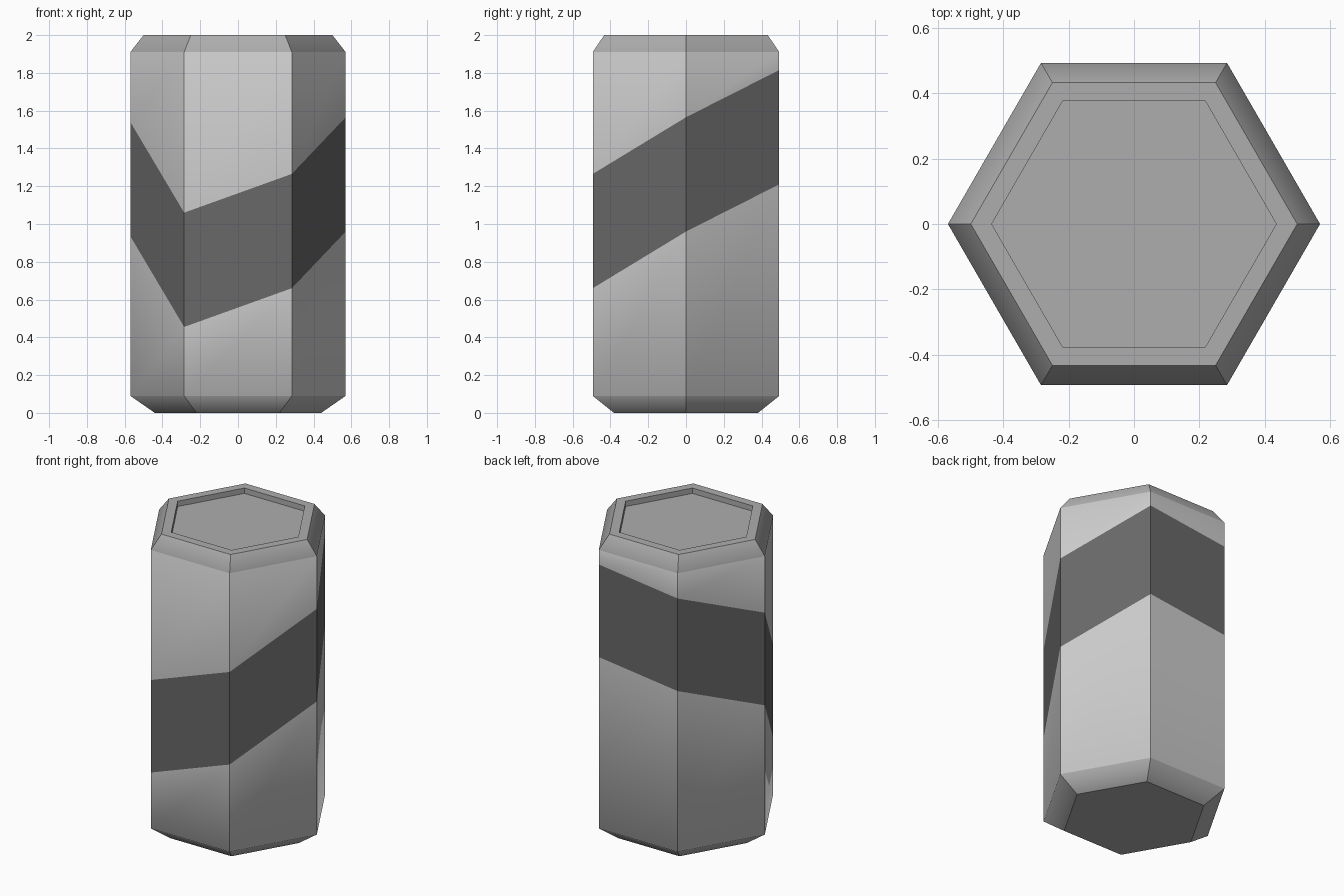
import bpy, bmesh
from math import cos, sin, pi

if "Cube" in bpy.data.objects:
    bpy.data.objects.remove(bpy.data.objects["Cube"])

SIDES = 6
RADIUS = 0.57
BAND_HEIGHT = 0.605
# lower edge of the stripe at each corner, starting at +x, counter-clockwise
BAND_Z = [0.96, 1.21, 1.14, 0.935, 0.455, 0.66]


def material(name, value):
    mat = bpy.data.materials.new(name)
    mat.diffuse_color = (value, value, value, 1)
    mat.use_nodes = True
    mat.node_tree.nodes["Principled BSDF"].inputs["Base Color"].default_value = mat.diffuse_color
    return mat


bm = bmesh.new()


def ring(radius, heights):
    return [bm.verts.new((radius * cos(i * pi / 3), radius * sin(i * pi / 3), z))
            for i, z in enumerate(heights)]


def level(radius, z):
    return ring(radius, [z] * SIDES)


# Stacked hexagonal rings, from the base up to the recessed lid
rings = [
    level(0.44, 0.0),
    level(RADIUS, 0.09),
    ring(RADIUS, BAND_Z),
    ring(RADIUS, [z + BAND_HEIGHT for z in BAND_Z]),
    level(RADIUS, 1.91),
    level(0.50, 2.0),
    level(0.436, 2.0),
    level(0.436, 1.965),
]
# Slots: 0 body, 1 stripe, 2 metal ends
slots = [2, 0, 1, 0, 2, 2, 2]
for lower, upper, slot in zip(rings, rings[1:], slots):
    for i in range(SIDES):
        j = (i + 1) % SIDES
        bm.faces.new((lower[i], lower[j], upper[j], upper[i])).material_index = slot

# Base and recessed lid
bm.faces.new(rings[0][::-1]).material_index = 2
bm.faces.new(rings[-1]).material_index = 2

# Soft shading across chamfer and stripe borders, hard everywhere else
level_of = {v: k for k, r in enumerate(rings) for v in r}
for face in bm.faces:
    face.smooth = True
for edge in bm.edges:
    a, b = (level_of[v] for v in edge.verts)
    edge.smooth = a == b and 1 <= a <= 4

mesh = bpy.data.meshes.new("hexagonal_can")
bm.to_mesh(mesh)
bm.free()
for name, value in (("body_grey", 0.8), ("stripe_dark", 0.14), ("metal_ends", 0.42)):
    mesh.materials.append(material(name, value))

can = bpy.data.objects.new("hexagonal_can", mesh)
bpy.context.collection.objects.link(can)
